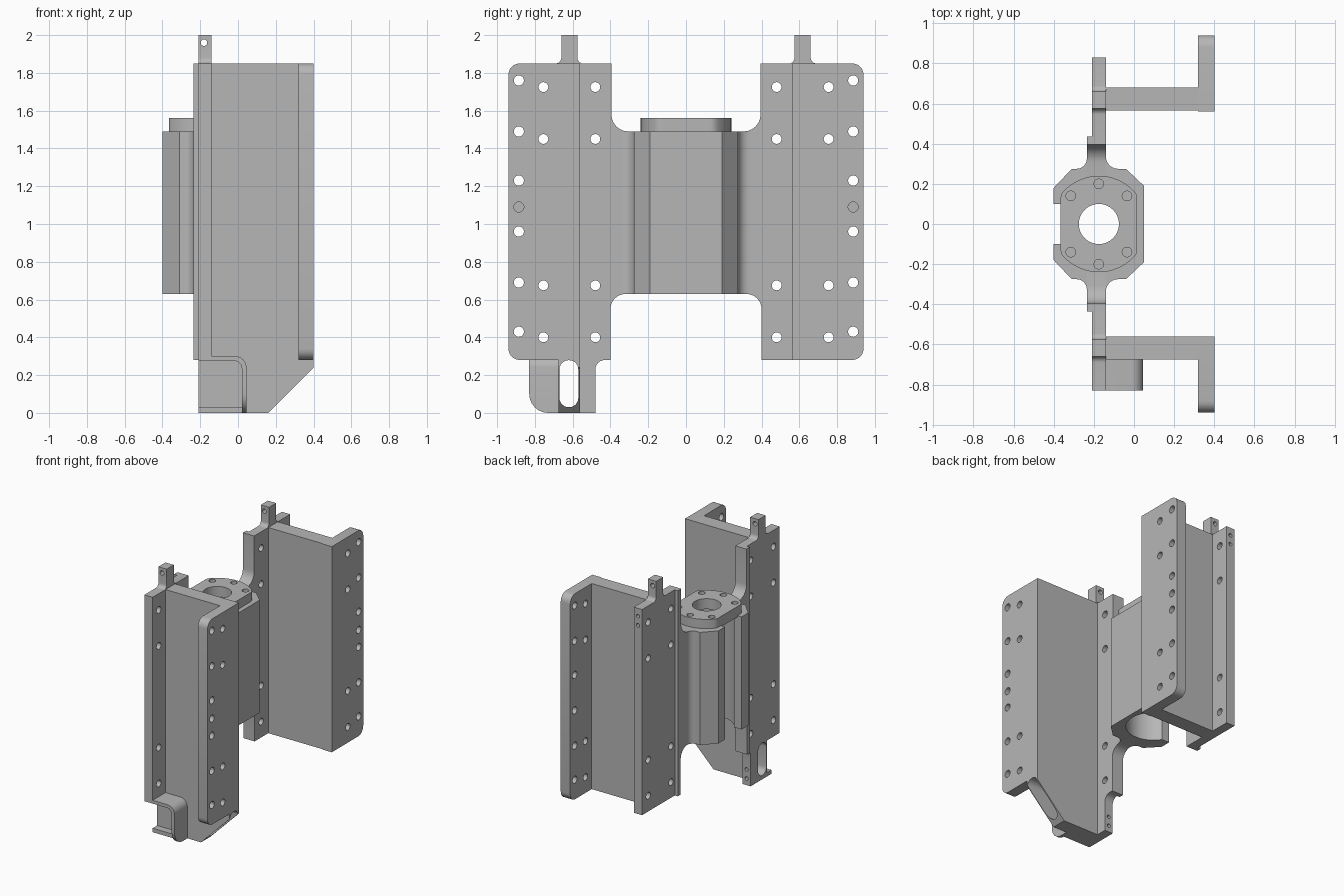
import bpy, bmesh, math
from mathutils import Vector

if "Cube" in bpy.data.objects:
    bpy.data.objects.remove(bpy.data.objects["Cube"])

grey = bpy.data.materials.new("light_grey_metal")
grey.use_nodes = True
COLOUR = (0.47, 0.47, 0.47, 1)
grey.diffuse_color = COLOUR
for node in grey.node_tree.nodes:
    if node.type == 'BSDF_PRINCIPLED':
        node.inputs["Base Color"].default_value = COLOUR


def rounded(pts, steps=6):
    """Outline whose corners with a third value are rounded by that radius."""
    out = []
    for i, p in enumerate(pts):
        here = Vector(p[:2])
        if len(p) < 3:
            out.append(here)
            continue
        a = (Vector(pts[i - 1][:2]) - here).normalized()
        b = (Vector(pts[(i + 1) % len(pts)][:2]) - here).normalized()
        half = a.angle(b) / 2
        reach = p[2] / math.tan(half)
        centre = here + (a + b).normalized() * p[2] / math.sin(half)
        u, v = here + a * reach - centre, here + b * reach - centre
        sweep = u.angle(v)
        for k in range(steps + 1):
            t = k / steps
            out.append(centre + (u * math.sin((1 - t) * sweep)
                                 + v * math.sin(t * sweep)) / math.sin(sweep))
    return out


def circle(a, b, r, n=20):
    return [(a + r * math.cos(math.tau * k / n), b + r * math.sin(math.tau * k / n))
            for k in range(n)]


def make(name, *prisms):
    """One object from prisms given as (axis, low, high, outline)."""
    bm = bmesh.new()
    for axis, lo, hi, outline in prisms:
        i = "xyz".index(axis)
        rings = []
        for level in (lo, hi):
            ring = []
            for p in rounded(outline):
                co = list(p)
                co.insert(i, level)
                ring.append(bm.verts.new(co))
            rings.append(ring)
            bm.faces.new(ring)
        low, high = rings
        for k in range(len(low)):
            bm.faces.new((low[k - 1], low[k], high[k], high[k - 1]))
    bmesh.ops.recalc_face_normals(bm, faces=bm.faces)
    mesh = bpy.data.meshes.new(name)
    bm.to_mesh(mesh)
    bm.free()
    mesh.materials.append(grey)
    obj = bpy.data.objects.new(name, mesh)
    bpy.context.collection.objects.link(obj)
    return obj


def cut(obj, cutter, operation='DIFFERENCE'):
    mod = obj.modifiers.new("cut", 'BOOLEAN')
    mod.operation, mod.object, mod.solver = operation, cutter, 'EXACT'
    bpy.context.view_layer.update()
    evaluated = obj.evaluated_get(bpy.context.evaluated_depsgraph_get())
    mesh = bpy.data.meshes.new_from_object(evaluated)
    obj.modifiers.clear()
    obj.data = mesh


def box(a0, a1, b0, b1):
    return [(a0, b0), (a1, b0), (a1, b1), (a0, b1)]


TOP, BASE = 1.85, 0.28
CX = -0.175

# Back plate with top tabs, foot leg and the bridge between both sides
plate_outline = [
    (-0.83, BASE), (-0.57, BASE), (-0.57, 0), (-0.48, 0), (-0.48, BASE, 0.05),
    (-0.40, BASE), (-0.40, 0.63, 0.08), (0.40, 0.63, 0.08), (0.40, BASE),
    (0.83, BASE), (0.83, TOP), (0.66, TOP, 0.03), (0.66, 2), (0.575, 2),
    (0.575, TOP, 0.03), (0.395, TOP), (0.395, 1.49, 0.09),
    (-0.395, 1.49, 0.09), (-0.395, TOP), (-0.575, TOP, 0.03), (-0.575, 2),
    (-0.66, 2), (-0.66, TOP, 0.03), (-0.83, TOP)]
back_plate = make("back_plate", ('x', -0.21, -0.14, plate_outline))

# Raised pad on the rear of the bridge
pad = make("rear_pad", ('x', -0.235, -0.205, [
    (-0.435, BASE), (-0.40, BASE), (-0.40, 0.63, 0.08), (0.40, 0.63, 0.08),
    (0.40, BASE), (0.435, BASE), (0.435, TOP), (0.395, TOP),
    (0.395, 1.49, 0.09), (-0.395, 1.49, 0.09), (-0.395, TOP), (-0.435, TOP)]))

# Flanges and webs of the two side channels
flanges = []
for s, side in ((1, "left"), (-1, "right")):
    flanges.append(make("flange_" + ("rear" if s > 0 else "front"), ('x', 0.32, 0.40, [
        (0.56 * s, BASE), (0.94 * s, BASE, 0.06), (0.94 * s, TOP, 0.06), (0.56 * s, TOP)])))
web_rear = make("web_rear", ('y', 0.565, 0.68, box(-0.15, 0.36, BASE, TOP)))
web_front = make("web_front", ('y', -0.675, -0.56, [
    (-0.21, 0), (0.16, 0), (0.40, 0.24), (0.40, TOP), (-0.21, TOP)]))

# Curved rim around the foot recess, with its rounded lower corner
rim = make("foot_rim", ('y', -0.83, -0.67, [
    (-0.21, 0.30), (0.045, 0.30, 0.06), (0.045, 0), (0.02, 0),
    (0.02, 0.275, 0.04), (-0.21, 0.275)]))
corner = make("corner_cutter", ('x', -0.3, 0.1, [
    (-0.83, 0, 0.1), (-0.6, 0), (-0.6, 0.4), (-0.83, 0.4)]))
cut(rim, corner, 'INTERSECT')
floor = make("foot_floor", ('x', -0.21, 0.03, box(-0.73, -0.67, 0, 0.03)))

# Faceted housing blended into the bridge
half = [(0.05, 0.19), (-0.04, 0.275), (-0.14, 0.275, 0.06), (-0.14, 0.38),
        (-0.235, 0.38), (-0.235, 0.275, 0.05), (-0.31, 0.275), (-0.40, 0.18)]
mirrored = [(p[0], -p[1], *p[2:]) for p in reversed(half)]
housing = make("nut_housing", ('z', 0.63, 1.49, half + mirrored))

# Bore with the slit at the rear
R = 0.19
slit = math.pi - math.asin(0.10 / R)
keyhole = [(CX + R * math.cos(t), R * math.sin(t))
           for t in (-slit + 2 * slit * k / 40 for k in range(41))]
keyhole += [(-0.45, 0.10), (-0.45, -0.10)]
bore = make("bore_cutter", ('z', 0.5, 1.6, keyhole))
for part in (housing, back_plate, pad):
    cut(part, bore)

# Nut flange with two flats, a through hole and six screw holes
nut = make("nut_flange", ('z', 1.48, 1.56, [
    (max(-0.365, min(0.015, x)), y) for x, y in circle(CX, 0, 0.24, 64)]))
nut_holes = [('z', 1.3, 1.7, circle(CX, 0, 0.10, 40))]
for x, y in ((0, 0.2), (0.14, 0.14), (-0.14, 0.14)):
    for s in (1, -1):
        nut_holes.append(('z', 1.50, 1.7, circle(CX + x, y * s, 0.024)))
nut_cutter = make("nut_cutter", *nut_holes)
cut(nut, nut_cutter)

# Screw holes, foot slot and small pin holes
holes = [('x', -0.3, 0.5, [(-0.67, 0.03, 0.049), (-0.57, 0.03, 0.049),
                           (-0.57, 0.279, 0.049), (-0.67, 0.279, 0.049)])]
for s in (1, -1):
    for z in (1.725, 1.45, 0.675, 0.40):
        for y in (0.48, 0.755):
            holes.append(('x', -0.3, 0.5, circle(y * s, z, 0.026)))
    for z in (1.76, 1.49, 1.23, 0.96, 0.69, 0.43):
        holes.append(('x', 0.2, 0.5, circle(0.885 * s, z, 0.027)))
    holes.append(('x', 0.35, 0.5, circle(0.885 * s, 1.09, 0.027)))
    holes.append(('y', 0.5 * s, 0.7 * s, circle(-0.18, 1.96, 0.017)))
for z in (1.79, 1.72):
    holes.append(('y', 0.79, 0.86, circle(CX, z, 0.014)))
for z in (0.12, 0.05):
    holes.append(('y', -0.52, -0.46, circle(CX, z, 0.014)))
hole_cutter = make("hole_cutter", *holes)
for part in [back_plate, web_front] + flanges:
    cut(part, hole_cutter)

for cutter in (corner, bore, nut_cutter, hole_cutter):
    bpy.data.objects.remove(cutter)

# Smooth the rounded areas and keep the edges sharp
bpy.ops.object.select_all(action='DESELECT')
parts = [back_plate, pad, web_rear, web_front, rim, floor, housing, nut] + flanges
for part in parts:
    part.select_set(True)
bpy.context.view_layer.objects.active = back_plate
bpy.ops.object.shade_smooth_by_angle(angle=math.radians(30))
